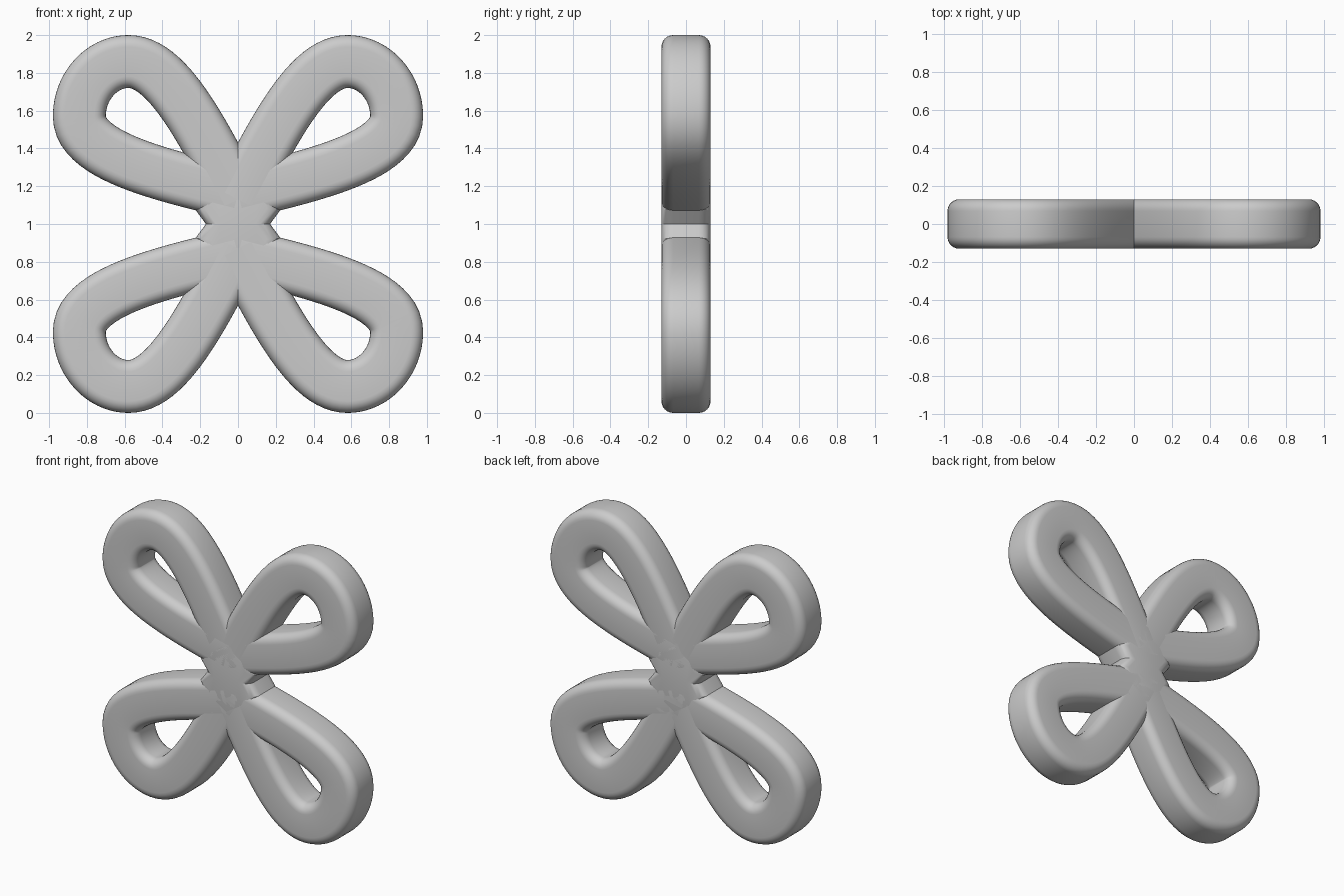
import bpy, bmesh
from math import sin, cos, pi, radians
from mathutils import Vector
from mathutils.geometry import interpolate_bezier

if "Cube" in bpy.data.objects:
    bpy.data.objects.remove(bpy.data.objects["Cube"])

HALF_W, HALF_D, ROUND = 0.14, 0.13, 0.062


def finish(name, bm):
    bmesh.ops.recalc_face_normals(bm, faces=bm.faces)
    me = bpy.data.meshes.new(name)
    bm.to_mesh(me)
    bm.free()
    ob = bpy.data.objects.new(name, me)
    ob.location.z = 1.0
    bpy.context.collection.objects.link(ob)
    bpy.context.view_layer.objects.active = ob
    ob.select_set(True)
    bpy.ops.object.shade_smooth_by_angle(angle=radians(30))
    ob.select_set(False)
    return ob


# Rounded rectangle cross-section of the band: (across, depth)
section = []
for k, (sx, sy) in enumerate([(1, 1), (-1, 1), (-1, -1), (1, -1)]):
    for i in range(7):
        a = (k + i / 6) * pi / 2
        section.append((sx * (HALF_W - ROUND) + ROUND * cos(a),
                        sy * (HALF_D - ROUND) + ROUND * sin(a)))

# Teardrop centre line of one petal, relative to the flower centre (x, z)
segments = [
    [(0.0, 0.13), (0.20, 0.52), (0.38, 0.86), (0.58, 0.86)],
    [(0.58, 0.86), (0.72, 0.86), (0.84, 0.73), (0.84, 0.57)],
    [(0.84, 0.57), (0.84, 0.34), (0.30, 0.24), (0.0, 0.16)],
]
path = []
for s in segments:
    pts = interpolate_bezier(*[Vector((x, 0, z)) for x, z in s], 25)
    path += pts[1:] if path else pts

# Petal: sweep the section along the centre line, mirrored to four petals
bm = bmesh.new()
rings = []
for i, p in enumerate(path):
    t = (path[min(i + 1, len(path) - 1)] - path[max(i - 1, 0)]).normalized()
    n = Vector((-t.z, 0, t.x))
    rings.append([bm.verts.new(p + n * u + Vector((0, v, 0))) for u, v in section])
m = len(section)
for r0, r1 in zip(rings, rings[1:]):
    for j in range(m):
        bm.faces.new((r0[j], r0[(j + 1) % m], r1[(j + 1) % m], r1[j]))
bm.faces.new(rings[0])
bm.faces.new(rings[-1])
petals = finish("petals", bm)
mir = petals.modifiers.new("four_petals", 'MIRROR')
mir.use_axis = (True, False, True)
mir.use_mirror_merge = False

# Hub: notched plate joining the petals
quarter = [(0.17, 0.0), (0.225, 0.075), (0.16, 0.2), (0.0, 0.3)]
right = [(x, -z) for x, z in quarter[:0:-1]] + quarter
outline = right + [(-x, z) for x, z in right[-2:0:-1]]
bm = bmesh.new()
face = bm.faces.new([bm.verts.new((x, -HALF_D, z)) for x, z in outline])
ext = bmesh.ops.extrude_face_region(bm, geom=[face])
for v in ext["geom"]:
    if isinstance(v, bmesh.types.BMVert):
        v.co.y = HALF_D
rim = [e for e in bm.edges if abs(e.verts[0].co.y - e.verts[1].co.y) < 1e-5]
bmesh.ops.bevel(bm, geom=rim, offset=ROUND, segments=5, profile=0.5, affect='EDGES')
finish("hub", bm)
